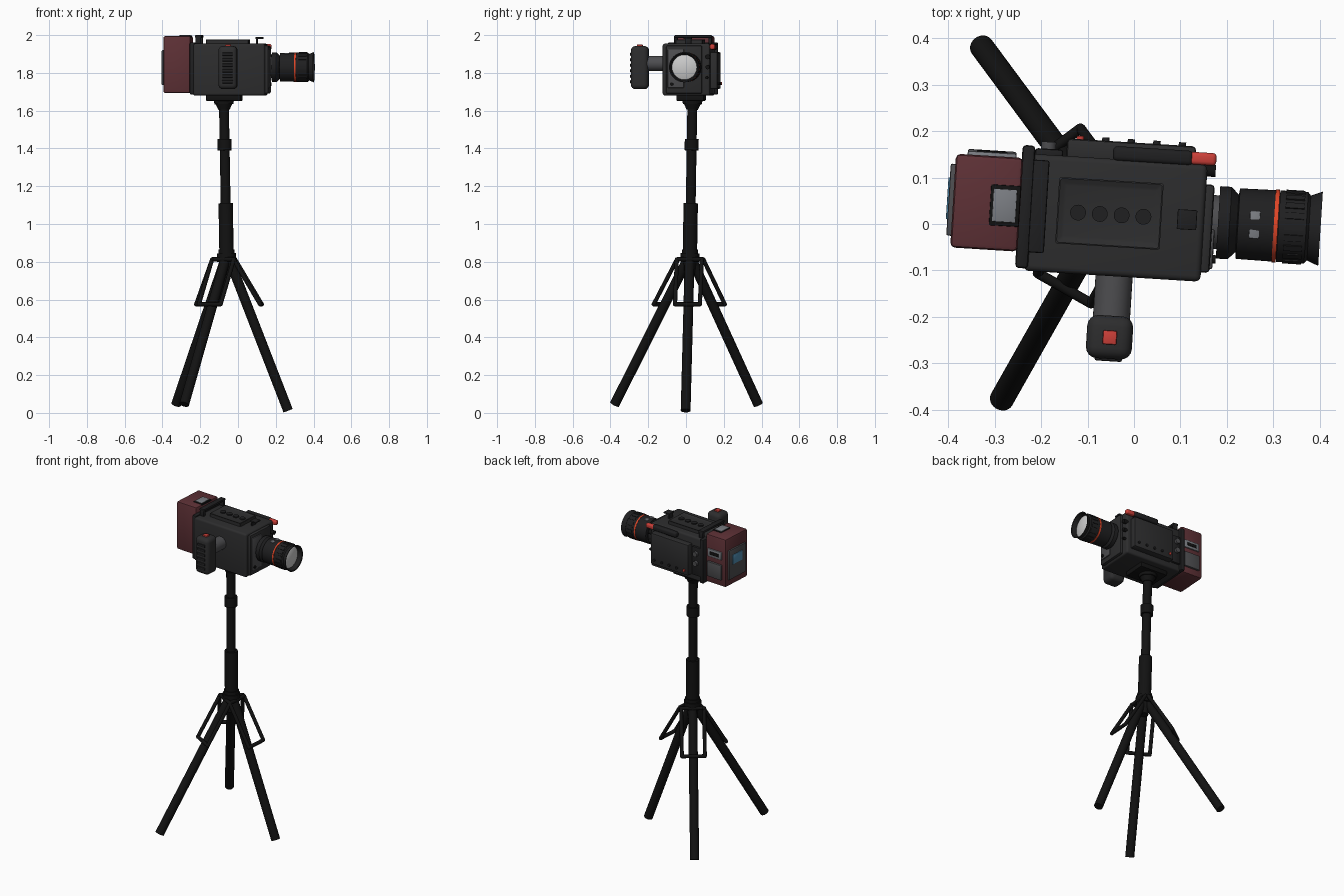
import bpy, bmesh, math
from mathutils import Vector, Matrix

if "Cube" in bpy.data.objects:
    bpy.data.objects.remove(bpy.data.objects["Cube"])

# Camera frame: lens points along local +x, slightly turned about z
CAM = Matrix.Translation((-0.08, 0.03, 0)) @ Matrix.Rotation(math.radians(-3.6), 4, 'Z')
WORLD = Matrix.Identity(4)


def material(name, r, g, b):
    m = bpy.data.materials.new(name)
    m.diffuse_color = (r, g, b, 1)
    m.use_nodes = True
    m.node_tree.nodes["Principled BSDF"].inputs["Base Color"].default_value = m.diffuse_color
    return m


BLACK = material("black", 0.006, 0.006, 0.006)
DARK = material("dark_grey", 0.026, 0.026, 0.027)
DARKER = material("soft_black", 0.014, 0.014, 0.015)
MID = material("mid_grey", 0.075, 0.075, 0.08)
LIGHT = material("light_grey", 0.2, 0.21, 0.23)
MAROON = material("maroon", 0.11, 0.03, 0.036)
RED = material("red", 0.6, 0.05, 0.04)
RING = material("orange_red", 0.75, 0.06, 0.02)
BLUE = material("screen_blue", 0.08, 0.27, 0.45)
GLASS = material("glass", 0.65, 0.65, 0.65)


def finish(name, bm, mat, frame):
    bmesh.ops.recalc_face_normals(bm, faces=bm.faces)
    me = bpy.data.meshes.new(name)
    bm.to_mesh(me)
    bm.free()
    me.transform(frame)
    me.materials.append(mat)
    ob = bpy.data.objects.new(name, me)
    bpy.context.collection.objects.link(ob)
    return ob


def box(name, x, y, z, mat, bevel=0.004, seg=2, recess=None, frame=CAM):
    """Box from (min, max) ranges; recess=(border, depth) sinks the top face."""
    bm = bmesh.new()
    lo, hi = Vector((x[0], y[0], z[0])), Vector((x[1], y[1], z[1]))
    bmesh.ops.create_cube(bm, size=1, matrix=Matrix.Translation((lo + hi) / 2)
                          @ Matrix.Diagonal((*(hi - lo), 1)))
    if recess:
        bm.normal_update()
        top = max(bm.faces, key=lambda f: f.calc_center_median().z)
        bmesh.ops.inset_region(bm, faces=[top], thickness=recess[0])
        bmesh.ops.translate(bm, verts=top.verts, vec=(0, 0, -recess[1]))
    if bevel:
        bmesh.ops.bevel(bm, geom=bm.edges[:], offset=bevel, segments=seg,
                        profile=0.5, affect='EDGES')
    return finish(name, bm, mat, frame)


def rod(name, a, b, r, mat, r2=None, frame=CAM, seg=24):
    """Cylinder or cone from a to b."""
    a, b = Vector(a), Vector(b)
    d = b - a
    m = Matrix.Translation((a + b) / 2) @ d.to_track_quat('Z', 'Y').to_matrix().to_4x4()
    bm = bmesh.new()
    bmesh.ops.create_cone(bm, cap_ends=True, segments=seg, radius1=r,
                          radius2=r if r2 is None else r2, depth=d.length, matrix=m)
    return finish(name, bm, mat, frame)


LENS_Y, LENS_Z = -0.01, 1.83


def lathe(name, profile, mat, seg=48):
    """Spin (x, radius) points about the lens axis."""
    bm = bmesh.new()
    vs = [bm.verts.new((x, 0, r)) for x, r in profile]
    es = [bm.edges.new(p) for p in zip(vs, vs[1:])]
    bmesh.ops.spin(bm, geom=vs + es, cent=(0, 0, 0), axis=(1, 0, 0),
                   angle=math.tau, steps=seg)
    bmesh.ops.remove_doubles(bm, verts=bm.verts, dist=1e-5)
    return finish(name, bm, mat, CAM @ Matrix.Translation((0, LENS_Y, LENS_Z)))


# Camera body
box("body", (-0.15, 0.232), (-0.14, 0.112), (1.68, 1.955), DARK, 0.012, 3)
box("rear_flange", (-0.168, -0.14), (-0.135, 0.13), (1.685, 1.962), DARKER, 0.008)
box("side_panel", (-0.073, 0.205), (0.1, 0.15), (1.715, 1.91), DARK, 0.008)
box("side_panel_lower", (-0.14, -0.08), (0.1, 0.125), (1.72, 1.9), DARKER, 0.006)
for i in range(5):
    u = -0.045 + i * 0.055
    rod("side_button", (u, 0.14, 1.745), (u, 0.157, 1.745), 0.008, RED if i == 0 else DARKER)
for z in (1.8, 1.86):
    rod("side_dial", (-0.112, 0.12, z), (-0.112, 0.14, z), 0.016, MID)

# Top of the body
box("top_plate", (-0.085, 0.14), (-0.077, 0.066), (1.945, 1.978), DARK, 0.003, 1, (0.02, 0.008))
for i in range(4):
    u = -0.04 + i * 0.047
    rod("top_button", (u, -0.008, 1.965), (u, -0.008, 1.976), 0.017, DARKER)
box("shoe_post", (0.176, 0.186), (-0.025, 0.01), (1.95, 1.985), DARKER, 0.002)
box("shoe_plate", (0.174, 0.216), (-0.03, 0.013), (1.98, 1.989), DARKER, 0.002)
box("top_bar", (-0.143, -0.108), (-0.1, 0.1), (1.985, 2.0), DARKER, 0.005)
for v in (-0.1, 0.082):
    box("top_bar_post", (-0.14, -0.111), (v, v + 0.018), (1.95, 1.992), DARKER, 0.004)
box("microphone", (0.027, 0.2), (0.108, 0.14), (1.922, 1.955), DARKER, 0.01, 3)
box("microphone_tip", (0.19, 0.25), (0.111, 0.138), (1.924, 1.952), RED, 0.008, 3)

# Front face
box("front_plate", (0.225, 0.25), (-0.12, 0.07), (1.69, 1.945), DARK, 0.008)
box("front_trim", (0.235, 0.256), (-0.112, -0.025), (1.72, 1.925), MID, 0.005)
for y, z, r in ((0.1, 1.885, 0.013), (0.1, 1.83, 0.011), (0.095, 1.775, 0.008)):
    rod("front_knob", (0.22, y, z), (0.25, y, z), r, BLACK)
rod("front_knob_low", (0.24, -0.09, 1.74), (0.262, -0.09, 1.74), 0.009, BLACK)

# Lens
lathe("lens_mount", [(0.23, 0), (0.23, 0.058), (0.268, 0.058), (0.268, 0)], MID)
lathe("lens_barrel", [(0.262, 0), (0.262, 0.078), (0.287, 0.078), (0.303, 0.062), (0.305, 0.076),
                      (0.382, 0.077), (0.382, 0.072), (0.392, 0.072), (0.392, 0.077),
                      (0.452, 0.077), (0.458, 0.070), (0.483, 0.080), (0.481, 0.074),
                      (0.458, 0.066), (0.448, 0.066), (0.448, 0)], DARKER)
lathe("lens_ring", [(0.382, 0.07), (0.382, 0.0785), (0.391, 0.0785), (0.391, 0.07)], RING)
lathe("lens_glass", [(0.446, 0.068), (0.455, 0.066), (0.463, 0.045), (0.467, 0.02), (0.468, 0)], GLASS)
for i in range(20):
    ob = box("lens_grip_rib", (0.405, 0.446), (-0.007, 0.007), (0.073, 0.0795), DARKER, 0, frame=WORLD)
    ob.data.transform(CAM @ Matrix.Translation((0, LENS_Y, LENS_Z))
                      @ Matrix.Rotation(i * math.tau / 20, 4, 'X'))
box("lens_mark", (0.33, 0.352), (-0.04, 0.02), (1.885, 1.9055), LIGHT, 0.002)

# Maroon battery pack with screen and side plates
box("battery_pack", (-0.31, -0.165), (-0.1, 0.102), (1.693, 1.995), MAROON, 0.01, 2)
box("battery_top_frame", (-0.23, -0.166), (-0.047, 0.041), (1.985, 1.998), BLACK, 0.002)
box("battery_top_inset", (-0.224, -0.174), (-0.038, 0.032), (1.99, 2.0), LIGHT, 0.001)
box("battery_back_plate", (-0.32, -0.3), (-0.075, 0.08), (1.735, 1.92), MID, 0.004)
box("battery_screen", (-0.323, -0.31), (-0.04, 0.05), (1.825, 1.885), BLUE, 0.002)
box("battery_side_plate_low", (-0.285, -0.18), (0.095, 0.114), (1.735, 1.83), MID, 0.004)
box("battery_side_plate_high", (-0.285, -0.18), (0.095, 0.11), (1.86, 1.91), LIGHT, 0.004)
box("battery_side_slot", (-0.265, -0.2), (0.1, 0.113), (1.875, 1.895), BLACK, 0.002)

# Side grip
rod("grip_arm", (0.046, -0.13, 1.85), (0.046, -0.24, 1.85), 0.04, MID, seg=32)
box("grip", (-0.005, 0.094), (-0.318, -0.225), (1.714, 1.942), DARK, 0.024, 4)
for i in range(6):
    z = 1.745 + i * 0.029
    box("grip_rib", (0.015, 0.074), (-0.323, -0.31), (z, z + 0.017), DARKER, 0.004)
box("grip_button", (0.03, 0.06), (-0.287, -0.257), (1.935, 1.95), RED, 0.003)

# Tripod head and column
box("mount_plate", (-0.085, 0.1), (-0.075, 0.07), (1.652, 1.685), BLACK, 0.005)
TOP, LOW = Vector((-0.075, 0.034, 1.66)), Vector((-0.06, 0.02, 0.8))


def col(z):
    return TOP.lerp(LOW, (TOP.z - z) / (TOP.z - LOW.z))


for name, z0, z1, r0, r1 in (("head_disc", 1.66, 1.635, 0.055, 0.05),
                             ("head_cone", 1.637, 1.605, 0.045, 0.03),
                             ("upper_tube", 1.62, 1.1, 0.026, 0.026),
                             ("tube_collar", 1.45, 1.39, 0.037, 0.037),
                             ("lower_tube", 1.11, 0.85, 0.038, 0.038),
                             ("hub_collar", 0.865, 0.835, 0.043, 0.043),
                             ("hub", 0.845, 0.8, 0.05, 0.05),
                             ("hub_core", 0.8, 0.73, 0.036, 0.025)):
    rod(name, col(z0), col(z1), r0, BLACK, r1, WORLD)

# Legs, each with a wire loop above it
for foot in ((0.265, -0.002, 0.012), (-0.328, 0.382, 0.045), (-0.285, -0.378, 0.045)):
    foot = Vector(foot)
    out = (foot - LOW) * Vector((1, 1, 0))
    out.normalize()
    side = Vector((-out.y, out.x, 0)) * 0.066
    rod("leg", LOW + out * 0.015 + Vector((0, 0, 0.01)), foot, 0.026, BLACK, frame=WORLD)
    a = LOW + out * 0.04 + Vector((0, 0, 0.013))
    b = LOW + out * 0.182 + Vector((0, 0, -0.225))
    loop = [a - side, a + side, b + side, b - side]
    for i, p in enumerate(loop):
        rod("leg_loop_bar", p, loop[(i + 1) % 4], 0.011, BLACK, frame=WORLD, seg=12)
        bm = bmesh.new()
        bmesh.ops.create_uvsphere(bm, u_segments=12, v_segments=8, radius=0.011,
                                  matrix=Matrix.Translation(p))
        finish("leg_loop_corner", bm, BLACK, WORLD)

# Smooth rounded surfaces, keep hard edges
for ob in bpy.context.collection.objects:
    ob.select_set(True)
    bpy.context.view_layer.objects.active = ob
bpy.ops.object.shade_smooth_by_angle(angle=math.radians(35))
